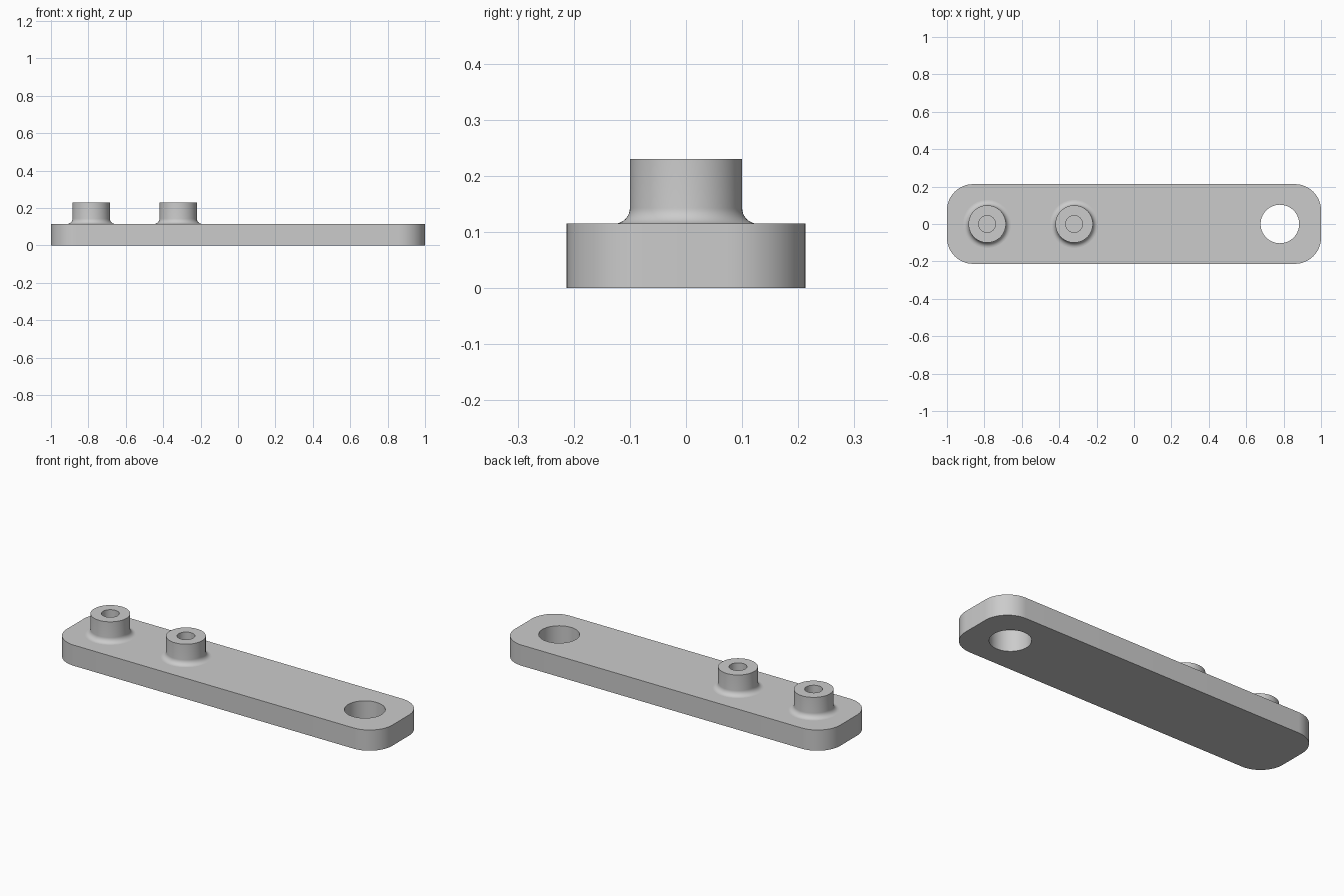
import bpy, bmesh
from math import cos, sin, pi, radians

cube = bpy.data.objects.get("Cube")
if cube:
    bpy.data.objects.remove(cube, do_unlink=True)

HALF_LEN, HALF_WID, THICK, CORNER = 1.0, 0.213, 0.115, 0.14
POST_TOP, POST_R, BORE_R, FILLET = 0.23, 0.1, 0.045, 0.028

grey = bpy.data.materials.new("light grey")
grey.use_nodes = True
colour = (0.6, 0.6, 0.6, 1)
grey.diffuse_color = colour
grey.node_tree.nodes["Principled BSDF"].inputs["Base Color"].default_value = colour


def arc(cx, cy, r, start, end, steps):
    """Points along an arc, angles in radians, both ends included."""
    return [(cx + r * cos(start + (end - start) * i / steps),
             cy + r * sin(start + (end - start) * i / steps)) for i in range(steps + 1)]


def finish(bm, name):
    bmesh.ops.recalc_face_normals(bm, faces=bm.faces)
    mesh = bpy.data.meshes.new(name)
    bm.to_mesh(mesh)
    bm.free()
    mesh.materials.append(grey)
    obj = bpy.data.objects.new(name, mesh)
    bpy.context.collection.objects.link(obj)
    bpy.ops.object.select_all(action='DESELECT')
    obj.select_set(True)
    bpy.context.view_layer.objects.active = obj
    bpy.ops.object.shade_smooth_by_angle(angle=radians(30))
    return obj


def add_loop(bm, points):
    verts = [bm.verts.new((x, y, 0)) for x, y in points]
    return [bm.edges.new((v, verts[i - 1])) for i, v in enumerate(verts)]


# Rounded plate with a through hole near its left end
bm = bmesh.new()
outline = []
for i, (sx, sy) in enumerate([(1, 1), (-1, 1), (-1, -1), (1, -1)]):
    outline += arc(sx * (HALF_LEN - CORNER), sy * (HALF_WID - CORNER), CORNER,
                   i * pi / 2, (i + 1) * pi / 2, 16)
edges = add_loop(bm, outline)
edges += add_loop(bm, arc(0.78, 0, 0.103, 0, 2 * pi, 64)[:-1])
bmesh.ops.triangle_fill(bm, edges=edges, use_beauty=True)
top = bmesh.ops.extrude_face_region(bm, geom=bm.faces[:])["geom"]
bmesh.ops.translate(bm, vec=(0, 0, THICK),
                    verts=[g for g in top if isinstance(g, bmesh.types.BMVert)])
finish(bm, "plate")

# Hollow posts, turned from a profile with a fillet at the foot
profile = [(BORE_R, THICK), (BORE_R, POST_TOP), (POST_R, POST_TOP)]
profile += arc(POST_R + FILLET, THICK + FILLET, FILLET, pi, 1.5 * pi, 8)
for name, x in (("end_post", -0.785), ("inner_post", -0.32)):
    bm = bmesh.new()
    verts = [bm.verts.new((r, 0, z)) for r, z in profile]
    chain = [bm.edges.new(pair) for pair in zip(verts, verts[1:])]
    bmesh.ops.spin(bm, geom=verts + chain, cent=(0, 0, 0), axis=(0, 0, 1),
                   angle=2 * pi, steps=64)
    bmesh.ops.remove_doubles(bm, verts=bm.verts, dist=0.0001)
    post = finish(bm, name)
    # Open shells: make sure the top rim faces up
    rim = max(post.data.polygons, key=lambda p: p.center.z)
    if rim.normal.z < 0:
        post.data.flip_normals()
    post.location.x = x
